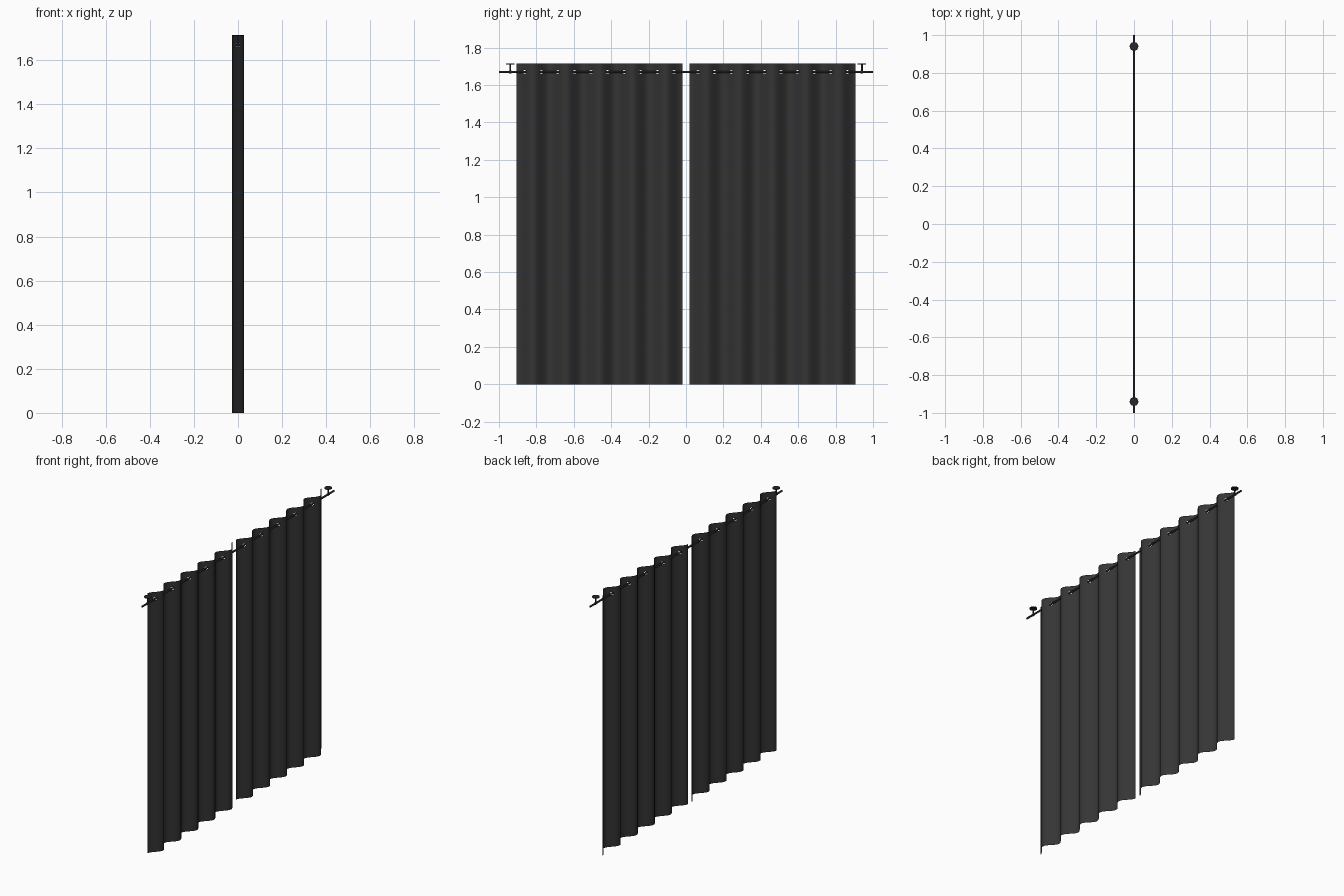
import bpy, bmesh, math

if "Cube" in bpy.data.objects:
    bpy.data.objects.remove(bpy.data.objects["Cube"])

ROD_Z, TOP, AMP, FOLDS, STEPS = 1.67, 1.715, 0.027, 5, 24
HOLE = 0.010


def material(name, v):
    m = bpy.data.materials.new(name)
    m.diffuse_color = (v, v, v, 1)
    m.use_nodes = True
    m.node_tree.nodes["Principled BSDF"].inputs["Base Color"].default_value = m.diffuse_color
    return m


cloth = material("dark_cloth", 0.035)
metal = material("dark_metal", 0.02)


def finish(ob, name, mat):
    ob.name = name
    ob.data.materials.append(mat)
    bpy.ops.object.select_all(action='DESELECT')
    ob.select_set(True)
    bpy.context.view_layer.objects.active = ob
    bpy.ops.object.shade_smooth_by_angle(angle=math.radians(40))


def cylinder(name, r, depth, loc, rot=(0, 0, 0)):
    bpy.ops.mesh.primitive_cylinder_add(vertices=24, radius=r, depth=depth, location=loc, rotation=rot)
    finish(bpy.context.object, name, metal)


# Pleated sheet: sine wave extruded upward, octagonal rod holes where it crosses the rod
def curtain(name, y0, y1):
    period = (y1 - y0) / FOLDS
    n = FOLDS * STEPS
    rows = [0, ROD_Z - HOLE, ROD_Z, ROD_Z + HOLE, TOP]
    bm = bmesh.new()

    def crossing(i):
        return (i + STEPS // 4) % (STEPS // 2) == 0

    grid = []
    for j, z in enumerate(rows):
        line = []
        for i in range(n + 1):
            zz = z
            # pull hole corners in to round the hole
            if j in (1, 3) and (crossing(i - 1) or crossing(i + 1)):
                zz = ROD_Z + (z - ROD_Z) * 0.7
            x = -AMP * math.cos(2 * math.pi * i / STEPS)
            line.append(bm.verts.new((x, y0 + period * i / STEPS, zz)))
        grid.append(line)
    for j in range(len(rows) - 1):
        for i in range(n):
            if j in (1, 2) and (crossing(i) or crossing(i + 1)):
                continue
            bm.faces.new((grid[j][i], grid[j][i + 1], grid[j + 1][i + 1], grid[j + 1][i]))
    bmesh.ops.delete(bm, geom=[v for v in bm.verts if not v.link_faces], context='VERTS')
    me = bpy.data.meshes.new(name)
    bm.to_mesh(me)
    bm.free()
    ob = bpy.data.objects.new(name, me)
    bpy.context.collection.objects.link(ob)
    finish(ob, name, cloth)


curtain("left_curtain", -0.907, -0.02)
curtain("right_curtain", 0.02, 0.907)

# Rod and ceiling mounts
cylinder("curtain_rod", 0.006, 2.0, (0, 0, ROD_Z), (math.pi / 2, 0, 0))
for side, s in (("left", -1), ("right", 1)):
    y = 0.94 * s
    cylinder(side + "_mount_stem", 0.005, TOP - ROD_Z, (0, y, (TOP + ROD_Z) / 2))
    cylinder(side + "_mount_plate", 0.023, 0.005, (0, y, TOP - 0.0025))
    cylinder(side + "_rod_collar", 0.008, 0.014, (0, y, ROD_Z), (math.pi / 2, 0, 0))
